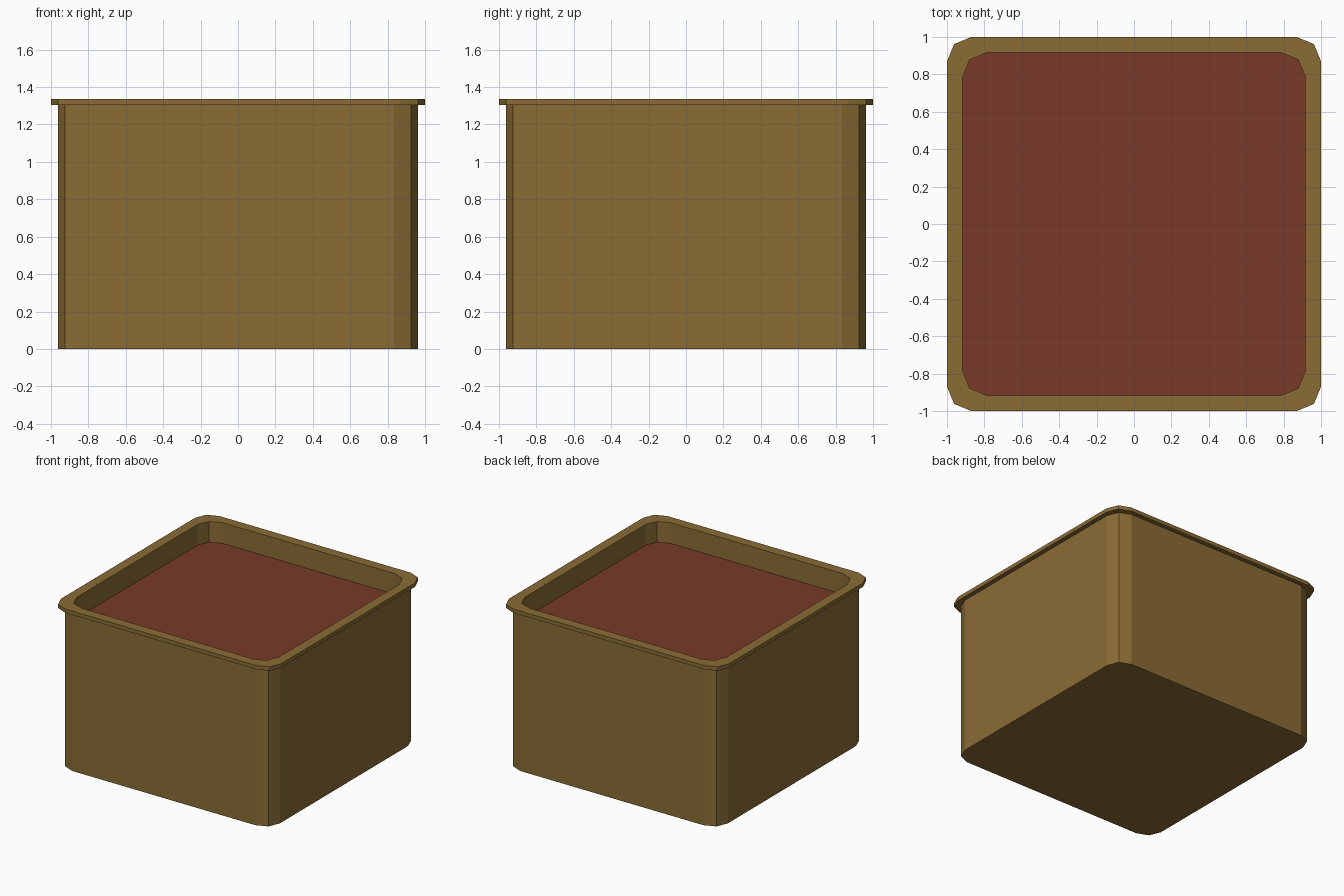
import bpy, bmesh, math

if "Cube" in bpy.data.objects:
    bpy.data.objects.remove(bpy.data.objects["Cube"])

def material(name, rgb):
    m = bpy.data.materials.new(name)
    m.diffuse_color = (*rgb, 1)
    m.use_nodes = True
    m.node_tree.nodes["Principled BSDF"].inputs["Base Color"].default_value = m.diffuse_color
    return m

def ring(bm, half, radius, z):
    """Rounded square loop with two facets per corner."""
    c = half - radius
    verts = []
    for q in range(4):
        a0 = q * math.pi / 2
        sx, sy = [(1, 1), (-1, 1), (-1, -1), (1, -1)][q]
        for i in range(3):
            a = a0 + i * math.pi / 4
            verts.append(bm.verts.new((sx * c + radius * math.cos(a),
                                       sy * c + radius * math.sin(a), z)))
    return verts

def shell(name, sections, mat, cap_start=False, cap_end=False):
    """Skin a stack of rounded square loops."""
    bm = bmesh.new()
    loops = [ring(bm, *s) for s in sections]
    for a, b in zip(loops, loops[1:]):
        for i in range(len(a)):
            j = (i + 1) % len(a)
            bm.faces.new((a[i], a[j], b[j], b[i]))
    if cap_start:
        bm.faces.new(loops[0][::-1])
    if cap_end:
        bm.faces.new(loops[-1])
    me = bpy.data.meshes.new(name)
    bm.to_mesh(me)
    bm.free()
    me.materials.append(mat)
    ob = bpy.data.objects.new(name, me)
    bpy.context.collection.objects.link(ob)
    return ob

clay = material("clay", (0.254, 0.150, 0.036))
earth = material("earth", (0.188, 0.042, 0.021))

SOIL_Z, LIP_Z, TOP_Z = 1.165, 1.303, 1.335

# Planter: base, outer wall, overhanging lip and inner wall down to the soil
shell("planter_pot", [
    (0.963, 0.13, 0),
    (0.963, 0.13, LIP_Z),
    (1.0, 0.13, LIP_Z),
    (1.0, 0.13, TOP_Z),
    (0.918, 0.135, TOP_Z),
    (0.918, 0.135, SOIL_Z),
], clay, cap_start=True)

# Soil surface inside the pot
shell("soil", [(0.918, 0.135, SOIL_Z)], earth, cap_end=True)
